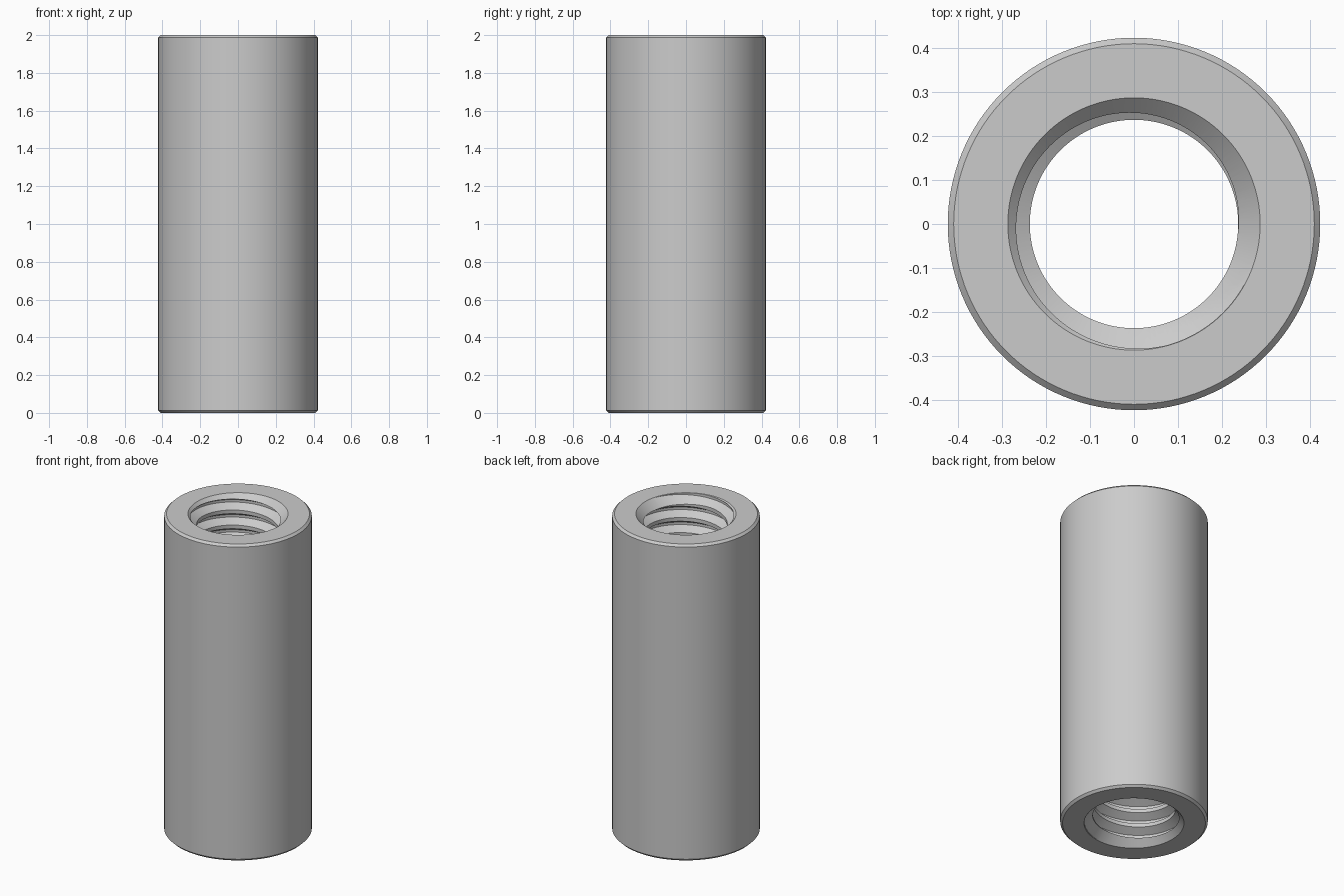
import bpy, bmesh
from math import cos, sin, tau, radians

SEG = 128
HEIGHT, OUTER, CHAMFER = 2.0, 0.4227, 0.0135
BORE, RIM, ROOT = 0.2365, 0.2864, 0.285
PITCH = 0.095
SINK = RIM - BORE

cube = bpy.data.objects.get("Cube")
if cube:
    bpy.data.objects.remove(cube, do_unlink=True)


def make_object(name, bm):
    bmesh.ops.recalc_face_normals(bm, faces=bm.faces)
    mesh = bpy.data.meshes.new(name)
    bm.to_mesh(mesh)
    bm.free()
    obj = bpy.data.objects.new(name, mesh)
    bpy.context.collection.objects.link(obj)
    return obj


def polar(r, angle, z):
    return (r * cos(angle), r * sin(angle), z)


def threaded_sleeve_blank():
    # Closed section of the sleeve: chamfered outside, countersunk bore
    section = [
        (OUTER - CHAMFER, 0), (OUTER, CHAMFER),
        (OUTER, HEIGHT - CHAMFER), (OUTER - CHAMFER, HEIGHT),
        (RIM, HEIGHT), (BORE, HEIGHT - SINK), (BORE, SINK), (RIM, 0),
    ]
    bm = bmesh.new()
    rings = [[bm.verts.new(polar(r, tau * i / SEG, z)) for r, z in section]
             for i in range(SEG)]
    n = len(section)
    for i in range(SEG):
        a, b = rings[i], rings[(i + 1) % SEG]
        for j in range(n):
            k = (j + 1) % n
            bm.faces.new((a[j], b[j], b[k], a[k]))
    return make_object("threaded_sleeve", bm)


def thread_tap():
    # Right-handed screw whose ridges cut the thread grooves
    crest = BORE - 0.006
    half_root = PITCH / 12
    half_base = half_root + (ROOT - crest) * 0.577
    ridge = [(crest, -half_base), (ROOT, -half_root),
             (ROOT, half_root), (crest, half_base)]
    turns = 25
    start = HEIGHT + 0.0105 - 23 * PITCH
    n = len(ridge)
    bm = bmesh.new()
    columns = []
    for i in range(SEG):
        a = tau * i / SEG
        count = turns + 1 if i == 0 else turns
        columns.append([bm.verts.new(polar(r, a, start + PITCH * (t + i / SEG) + z))
                        for t in range(count) for r, z in ridge])
    columns.append(columns[0][n:])
    for a, b in zip(columns, columns[1:]):
        for j in range(turns * n - 1):
            bm.faces.new((a[j], b[j], b[j + 1], a[j + 1]))

    # Close both open ends with fans to the axis
    low = bm.verts.new((0, 0, start - PITCH))
    high = bm.verts.new((0, 0, start + (turns + 1) * PITCH))
    middle = HEIGHT / 2
    for edge in [e for e in bm.edges if len(e.link_faces) == 1]:
        tip = high if edge.verts[0].co.z > middle else low
        bm.faces.new((edge.verts[0], edge.verts[1], tip))
    return make_object("thread_tap", bm)


sleeve = threaded_sleeve_blank()
tap = thread_tap()
tap.hide_render = True

# Cut the internal thread, then discard the tap
cut = sleeve.modifiers.new("internal_thread", 'BOOLEAN')
cut.operation = 'DIFFERENCE'
cut.solver = 'EXACT'
cut.object = tap
for obj in bpy.context.selected_objects:
    obj.select_set(False)
bpy.context.view_layer.objects.active = sleeve
sleeve.select_set(True)
bpy.ops.object.modifier_apply(modifier=cut.name)
bpy.data.objects.remove(tap, do_unlink=True)
bpy.ops.object.shade_smooth_by_angle(angle=radians(25))
